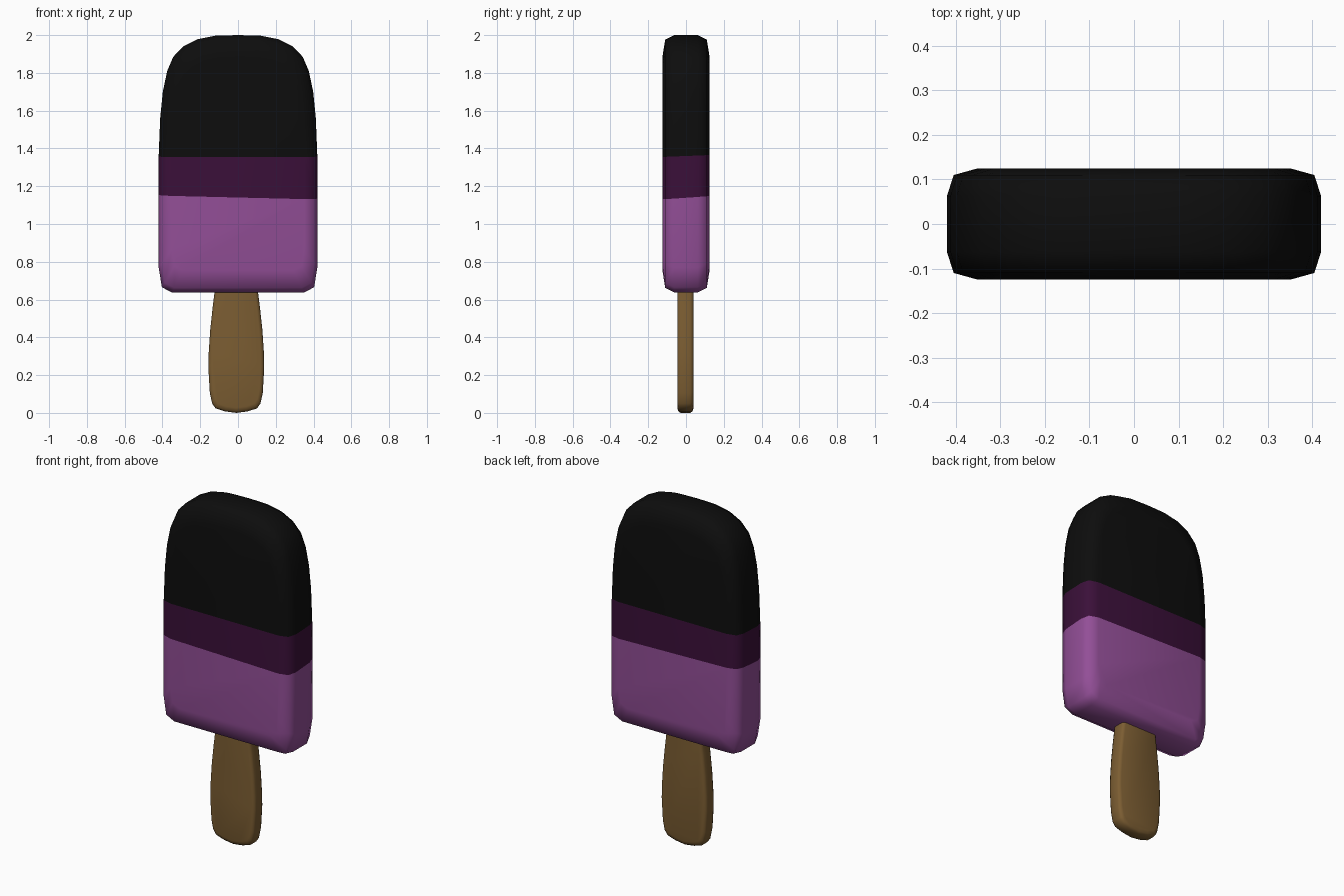
import bpy, bmesh, math
from mathutils import Vector

if "Cube" in bpy.data.objects:
    bpy.data.objects.remove(bpy.data.objects["Cube"])


def material(name, rgb):
    m = bpy.data.materials.new(name)
    m.diffuse_color = (*rgb, 1)
    m.use_nodes = True
    m.node_tree.nodes["Principled BSDF"].inputs["Base Color"].default_value = m.diffuse_color
    return m


chocolate = material("black coating", (0.004, 0.004, 0.004))
plum = material("dark plum", (0.043, 0.005, 0.041))
purple = material("light purple", (0.29, 0.077, 0.31))
wood = material("wood brown", (0.20, 0.11, 0.032))


def slab(name, half, layers, centre, mats, cuts=()):
    """Mirror a half outline (x, z) and loft it through layers of (y, x scale, z scale)."""
    outline = half + [(-x, z) for x, z in reversed(half) if x > 0]
    bm = bmesh.new()
    rings = []
    for y, sx, sz in layers:
        rings.append([bm.verts.new((x * sx, y, centre + (z - centre) * sz)) for x, z in outline])
    n = len(outline)
    for a, b in zip(rings, rings[1:]):
        for i in range(n):
            j = (i + 1) % n
            bm.faces.new((a[i], a[j], b[j], b[i]))
    bm.faces.new(rings[0])
    bm.faces.new(rings[-1][::-1])
    # colour bands: slice along each plane, then colour by side
    for co, no in cuts:
        bmesh.ops.bisect_plane(bm, geom=bm.verts[:] + bm.edges[:] + bm.faces[:],
                               plane_co=co, plane_no=no)
    for f in bm.faces:
        c = f.calc_center_median()
        f.material_index = sum((c - co).dot(no) > 0 for co, no in cuts)
    bmesh.ops.recalc_face_normals(bm, faces=bm.faces[:])
    me = bpy.data.meshes.new(name)
    bm.to_mesh(me)
    bm.free()
    for m in mats:
        me.materials.append(m)
    ob = bpy.data.objects.new(name, me)
    bpy.context.collection.objects.link(ob)
    bpy.ops.object.select_all(action='DESELECT')
    ob.select_set(True)
    bpy.context.view_layer.objects.active = ob
    bpy.ops.object.shade_smooth_by_angle(angle=math.radians(65))
    return ob


def both_sides(layers):
    return [(-y, sx, sz) for y, sx, sz in reversed(layers)] + layers


# ice body: straight sides, domed top, two slightly tilted colour boundaries
body = [(0.35, 0.638), (0.403, 0.665), (0.42, 0.77), (0.42, 1.36), (0.412, 1.56),
        (0.398, 1.70), (0.375, 1.81), (0.343, 1.885), (0.29, 1.94), (0.215, 1.978),
        (0.12, 1.997), (0, 2.0)]
cuts = [(Vector((0, 0, 1.149)), Vector((0.024, -0.07, 1)).normalized()),
        (Vector((0, 0, 1.36)), Vector((0, -0.04, 1)).normalized())]
slab("ice_body", body, both_sides([(0.063, 1, 1), (0.11, 0.964, 0.964), (0.125, 0.835, 0.83)]),
     1.32, [purple, plum, chocolate], cuts)

# wooden stick: wider near its rounded foot
stick = [(0, 0.0), (0.06, 0.008), (0.11, 0.024), (0.128, 0.05), (0.14, 0.105), (0.148, 0.24),
         (0.146, 0.32), (0.138, 0.44), (0.125, 0.56), (0.115, 0.64), (0.113, 0.70)]
ob = slab("stick", stick, both_sides([(0.026, 1, 1), (0.038, 0.96, 0.975), (0.043, 0.87, 0.93)]),
          0.38, [wood])
ob.location = (-0.009, -0.003, 0)
